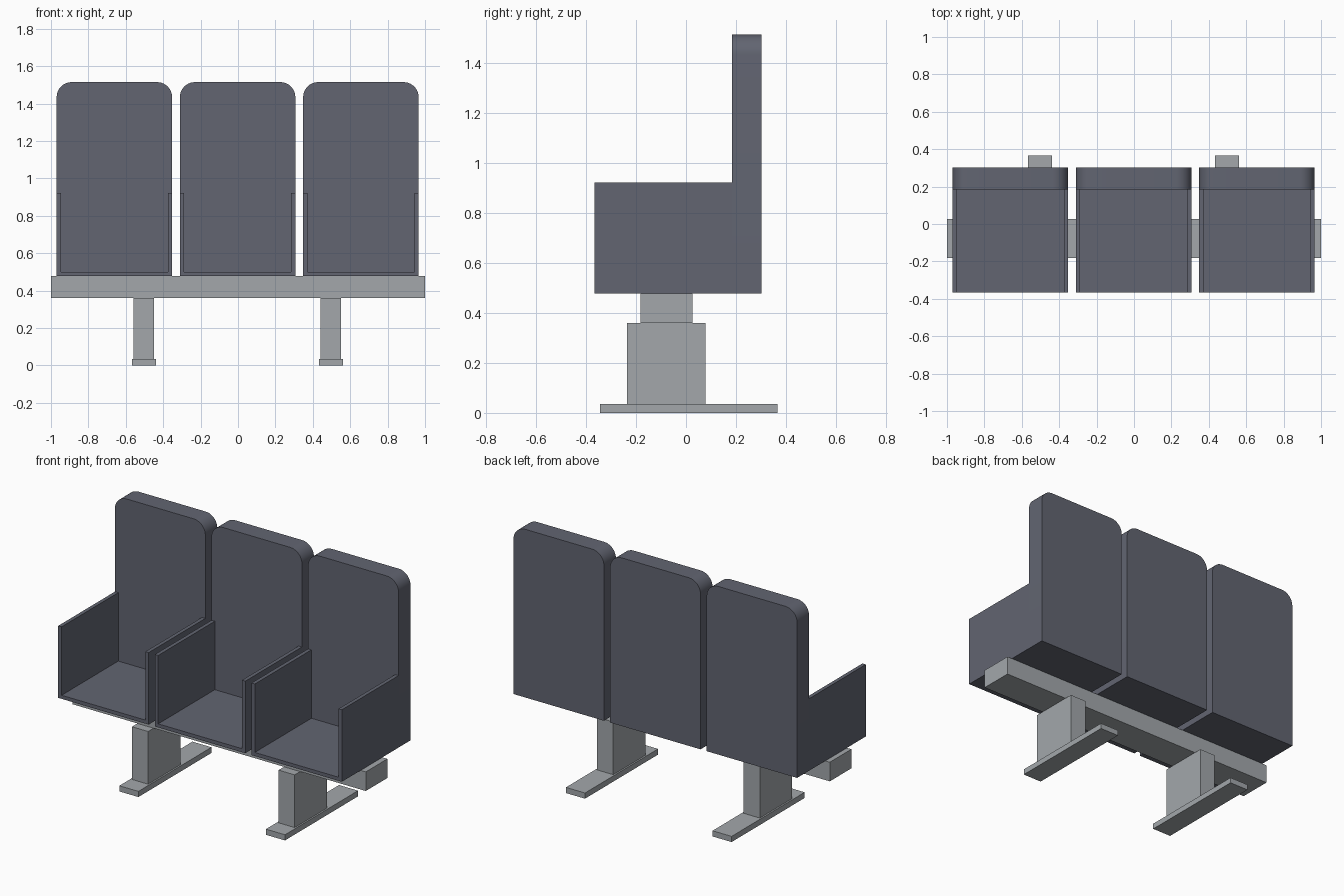
import bpy, bmesh, math

if "Cube" in bpy.data.objects:
    bpy.data.objects.remove(bpy.data.objects["Cube"])


def material(name, rgb):
    m = bpy.data.materials.new(name)
    m.diffuse_color = (*rgb, 1)
    m.use_nodes = True
    m.node_tree.nodes["Principled BSDF"].inputs["Base Color"].default_value = m.diffuse_color
    return m


SLATE = material("slate_upholstery", (0.122, 0.130, 0.166))
STEEL = material("grey_steel", (0.366, 0.390, 0.410))


def extrude_profile(name, pts, y0, y1, mat, smooth=False):
    """Extrude a closed x-z outline from y0 back to y1."""
    bm = bmesh.new()
    face = bm.faces.new([bm.verts.new((x, y0, z)) for x, z in pts])
    out = bmesh.ops.extrude_face_region(bm, geom=[face])
    verts = [g for g in out["geom"] if isinstance(g, bmesh.types.BMVert)]
    bmesh.ops.translate(bm, verts=verts, vec=(0, y1 - y0, 0))
    bmesh.ops.recalc_face_normals(bm, faces=bm.faces[:])
    me = bpy.data.meshes.new(name)
    bm.to_mesh(me)
    bm.free()
    me.materials.append(mat)
    ob = bpy.data.objects.new(name, me)
    bpy.context.collection.objects.link(ob)
    if smooth:
        bpy.ops.object.select_all(action="DESELECT")
        ob.select_set(True)
        bpy.context.view_layer.objects.active = ob
        bpy.ops.object.shade_smooth_by_angle(angle=math.radians(30))
    return ob


def box(name, x0, x1, y0, y1, z0, z1, mat):
    return extrude_profile(name, [(x0, z0), (x1, z0), (x1, z1), (x0, z1)], y0, y1, mat)


HALF, WALL, RADIUS = 0.3085, 0.023, 0.08
FRONT, BACK_FRONT, BACK = -0.367, 0.185, 0.302
BOTTOM, FLOOR, ARM, TOP = 0.478, 0.50, 0.922, 1.515

for side, cx in (("left", -0.661), ("middle", -0.002), ("right", 0.657)):
    # U-shaped seat pan with side panels
    inner = HALF - WALL
    u = [(-HALF, BOTTOM), (HALF, BOTTOM), (HALF, ARM), (inner, ARM),
         (inner, FLOOR), (-inner, FLOOR), (-inner, ARM), (-HALF, ARM)]
    extrude_profile(side + "_seat_shell", [(cx + x, z) for x, z in u],
                    FRONT, BACK_FRONT, SLATE)

    # backrest with rounded top corners
    arc = [(HALF - RADIUS + RADIUS * math.cos(a), TOP - RADIUS + RADIUS * math.sin(a))
           for a in (math.pi / 2 * i / 10 for i in range(11))]
    outline = [(-HALF, BOTTOM), (HALF, BOTTOM)] + arc + [(-x, z) for x, z in reversed(arc)]
    extrude_profile(side + "_backrest", [(cx + x, z) for x, z in outline],
                    BACK_FRONT, BACK, SLATE, smooth=True)

# cross beam under the seats
box("support_beam", -1, 1, -0.183, 0.027, 0.36, BOTTOM, STEEL)

# legs and floor feet
for side, cx in (("left", -0.503), ("right", 0.497)):
    box(side + "_leg", cx - 0.055, cx + 0.055, -0.236, 0.078, 0.035, 0.36, STEEL)
    box(side + "_foot", cx - 0.065, cx + 0.065, -0.345, 0.367, 0, 0.035, STEEL)
